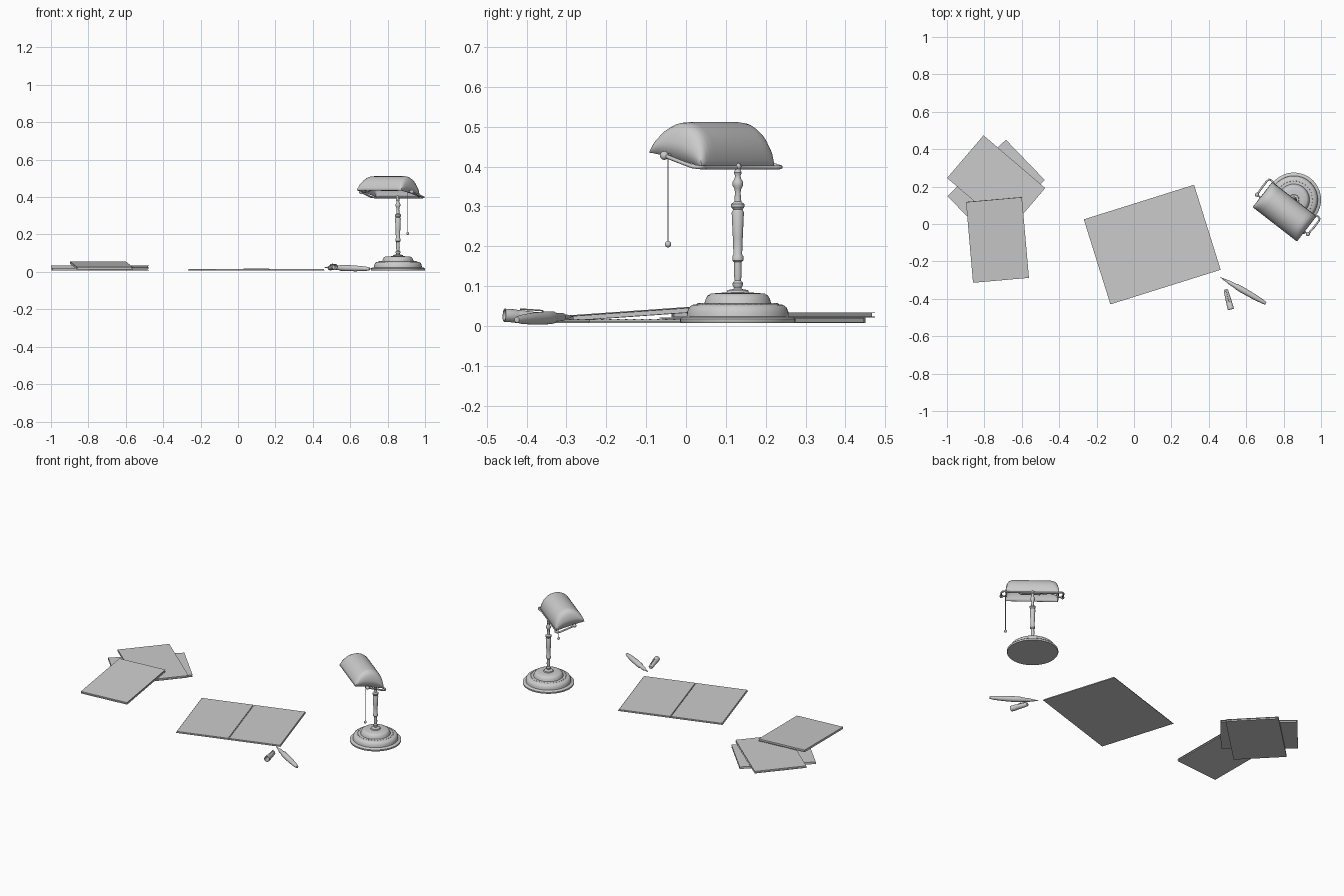
import bpy, bmesh, math
from mathutils import Matrix, Vector

if "Cube" in bpy.data.objects:
    bpy.data.objects.remove(bpy.data.objects["Cube"])

grey = bpy.data.materials.new("plain_grey")
grey.use_nodes = True
GREY = (0.6, 0.6, 0.6, 1)
grey.diffuse_color = GREY
grey.node_tree.nodes["Principled BSDF"].inputs["Base Color"].default_value = GREY


def finish(name, bm, matrix=Matrix(), smooth=True):
    bmesh.ops.recalc_face_normals(bm, faces=bm.faces)
    mesh = bpy.data.meshes.new(name)
    bm.to_mesh(mesh)
    bm.free()
    mesh.materials.append(grey)
    ob = bpy.data.objects.new(name, mesh)
    bpy.context.collection.objects.link(ob)
    ob.matrix_world = matrix
    if smooth:
        bpy.ops.object.select_all(action="DESELECT")
        ob.select_set(True)
        bpy.context.view_layer.objects.active = ob
        bpy.ops.object.shade_smooth_by_angle(angle=math.radians(35))
    return ob


def skin(bm, rows, closed):
    """Bridge rows of equally many points with quads."""
    rings = [[bm.verts.new(p) for p in row] for row in rows]
    n = len(rings[0])
    for a, b in zip(rings, rings[1:]):
        for i in range(n if closed else n - 1):
            j = (i + 1) % n
            bm.faces.new((a[i], a[j], b[j], b[i]))
    return rings


def lathe(name, profile, matrix, sides=32):
    """Turn (radius, height) points around z and cap both ends."""
    bm = bmesh.new()
    angles = [math.tau * i / sides for i in range(sides)]
    rings = skin(bm, [[(r * math.cos(a), r * math.sin(a), z) for a in angles]
                      for r, z in profile], True)
    bm.faces.new(rings[0])
    bm.faces.new(rings[-1])
    return finish(name, bm, matrix)


def rod(name, points, radius, matrix):
    """Round tube along a path."""
    curve = bpy.data.curves.new(name, "CURVE")
    curve.dimensions = "3D"
    curve.bevel_depth = radius
    curve.bevel_resolution = 3
    curve.use_fill_caps = True
    spline = curve.splines.new("POLY")
    spline.points.add(len(points) - 1)
    for p, co in zip(spline.points, points):
        p.co = (*co, 1)
    curve.materials.append(grey)
    ob = bpy.data.objects.new(name, curve)
    bpy.context.collection.objects.link(ob)
    ob.matrix_world = matrix


def ball(name, centre, radius, matrix):
    bm = bmesh.new()
    bmesh.ops.create_uvsphere(bm, u_segments=16, v_segments=10, radius=radius,
                              matrix=Matrix.Translation(centre))
    finish(name, bm, matrix)


def box(bm, x0, x1, y0, y1, z0, z1):
    m = Matrix.Translation(((x0 + x1) / 2, (y0 + y1) / 2, (z0 + z1) / 2))
    bmesh.ops.create_cube(bm, size=1, matrix=m @ Matrix.Diagonal((x1 - x0, y1 - y0, z1 - z0, 1)))


def place(x, y, z, turn, tilt=0):
    return (Matrix.Translation((x, y, z)) @ Matrix.Rotation(math.radians(turn), 4, "Z")
            @ Matrix.Rotation(tilt, 4, "X"))


def between(a, b):
    """Matrix that carries the z axis onto the line from a to b."""
    a, b = Vector(a), Vector(b)
    return Matrix.Translation(a) @ (b - a).to_track_quat("Z", "Y").to_matrix().to_4x4()


# Closed notebooks: two covers, a spine and a recessed page block
def notebook(name, matrix, w=0.15, l=0.217, t=0.0065):
    bm = bmesh.new()
    box(bm, -w, w, -l, l, -t, -t + 0.002)
    box(bm, -w, w, -l, l, t - 0.002, t)
    box(bm, -w, -w + 0.003, -l, l, -t + 0.002, t - 0.002)
    finish(name + "_cover", bm, matrix, False)
    bm = bmesh.new()
    box(bm, -w + 0.003, w - 0.005, -l + 0.005, l - 0.005, -t + 0.002, t - 0.002)
    finish(name + "_pages", bm, matrix, False)


notebook("lower_notebook", place(-0.737, 0.192, 0.0145, -46))
notebook("middle_notebook", place(-0.737, 0.219, 0.0277, 49.5))
notebook("leaning_notebook", place(-0.73, -0.085, 0.034, 5, 0.07))

# Open notebook with a row of binding stitches
pad = place(0.0975, -0.11, 0.008, 17.4)
bm = bmesh.new()
box(bm, -0.309, 0.309, -0.238, 0.238, 0, 0.003)
finish("open_cover", bm, pad, False)
for side, name in ((-1, "left_pages"), (1, "right_pages")):
    bm = bmesh.new()
    box(bm, *sorted((side * 0.002, side * 0.305)), -0.234, 0.234, 0.003, 0.008)
    finish("open_" + name, bm, pad, False)
bm = bmesh.new()
for i in range(21):
    box(bm, -0.005, 0.005, -0.212 + i * 0.021, -0.208 + i * 0.021, 0.007, 0.0092)
finish("binding_stitches", bm, pad, False)

# Pen and its loose cap
lathe("pen", [(0.001, 0), (0.005, 0.025), (0.006, 0.04), (0.010, 0.05), (0.012, 0.09),
              (0.0155, 0.10), (0.0165, 0.14), (0.015, 0.20), (0.011, 0.26), (0.007, 0.28)],
      between((0.462, -0.285, 0.024), (0.705, -0.425, 0.016)), 20)
cap = between((0.49, -0.35, 0.02), (0.518, -0.456, 0.027))
lathe("pen_cap", [(0.009, 0), (0.012, 0.005), (0.0155, 0.07), (0.0155, 0.078), (0.0165, 0.08),
                  (0.0165, 0.11), (0.0135, 0.11), (0.0135, 0.06)], cap, 20)
rod("cap_clip", [(0, 0.010, 0.006), (0, 0.018, 0.012), (0, 0.018, 0.07)], 0.002, cap)

# Lamp foot and turned post
lamp = place(0.855, 0.13, 0, -37.8)
lathe("lamp_foot", [(0.143, 0.008), (0.145, 0.011), (0.145, 0.018), (0.140, 0.022), (0.128, 0.024),
                    (0.127, 0.036), (0.122, 0.047), (0.114, 0.053), (0.100, 0.055), (0.084, 0.056),
                    (0.081, 0.067), (0.076, 0.076), (0.068, 0.081), (0.050, 0.083), (0.028, 0.084),
                    (0.026, 0.090), (0.016, 0.092)], lamp, 48)
lathe("lamp_post", [(0.016, 0.09), (0.009, 0.095), (0.013, 0.102), (0.013, 0.108), (0.008, 0.114),
                    (0.010, 0.13), (0.009, 0.160), (0.014, 0.165), (0.014, 0.175), (0.011, 0.18),
                    (0.0125, 0.22), (0.0155, 0.285), (0.012, 0.292), (0.017, 0.299), (0.017, 0.306),
                    (0.009, 0.312), (0.007, 0.335), (0.009, 0.345), (0.013, 0.352), (0.013, 0.362),
                    (0.008, 0.370), (0.007, 0.378), (0.010, 0.385), (0.007, 0.392), (0.007, 0.402)],
      lamp, 24)
bm = bmesh.new()
for i in range(36):
    a = math.tau * i / 36
    bmesh.ops.create_icosphere(bm, subdivisions=1, radius=0.003, matrix=Matrix.Translation(
        (0.1 * math.cos(a), 0.1 * math.sin(a), 0.055)))
finish("foot_beads", bm, lamp)

# Shade: arched trough with rounded ends, open underneath
half = [(0.15, 0.03, 0.97), (0.149, 0.45, 0.985), (0.143, 0.73, 1), (0.132, 0.9, 1),
        (0.118, 0.98, 1), (0.10, 1, 1)]
stations = [(-u, h, w) for u, h, w in half] + half[::-1]
arch = [math.pi * i / 20 for i in range(21)]
bm = bmesh.new()
skin(bm, [[(u, 0.086 * w * math.cos(a), 0.095 * h * math.sin(a)) for a in arch]
          for u, h, w in stations], False)
shade_frame = lamp @ Matrix.Translation((0, -0.083, 0.417)) @ Matrix.Rotation(-0.215, 4, "X")
shade = finish("lamp_shade", bm, shade_frame)
solid = shade.modifiers.new("Thickness", "SOLIDIFY")
solid.thickness = 0.004
solid.offset = -1

# Bulb and socket under the shade
lathe("bulb", [(0.008, -0.09), (0.012, -0.085), (0.012, -0.05), (0.018, -0.045), (0.018, 0.06),
               (0.010, 0.075), (0.002, 0.078)],
      lamp @ Matrix.Translation((0, -0.083, 0.45)) @ Matrix.Rotation(math.pi / 2, 4, "Y"), 20)
rod("bulb_stem", [(-0.085, -0.083, 0.45), (-0.148, -0.083, 0.43)], 0.005, lamp)

# Bracket: one bar across the post with an arm to each end of the shade
arm = [(0.172, -0.1, 0.428), (0.175, -0.05, 0.413), (0.175, -0.01, 0.401), (0.171, 0.004, 0.399),
       (0.158, 0.008, 0.398), (0.145, 0.005, 0.398), (0.13, 0, 0.398)]
rod("bracket", arm + [(-x, y, z) for x, y, z in arm[::-1]], 0.005, lamp)
ball("bracket_hub", (0, 0, 0.4), 0.009, lamp)
for side, name in ((-1, "right"), (1, "left")):
    ball(name + "_pivot_knob", (side * 0.172, -0.1, 0.428), 0.011, lamp)
    rod(name + "_pivot_pin", [(side * 0.172, -0.1, 0.428), (side * 0.14, -0.1, 0.43)], 0.004, lamp)

# Pull chain
rod("pull_chain", [(0.149, -0.106, 0.43), (0.149, -0.106, 0.205)], 0.0017, lamp)
ball("chain_ball", (0.149, -0.106, 0.205), 0.008, lamp)
